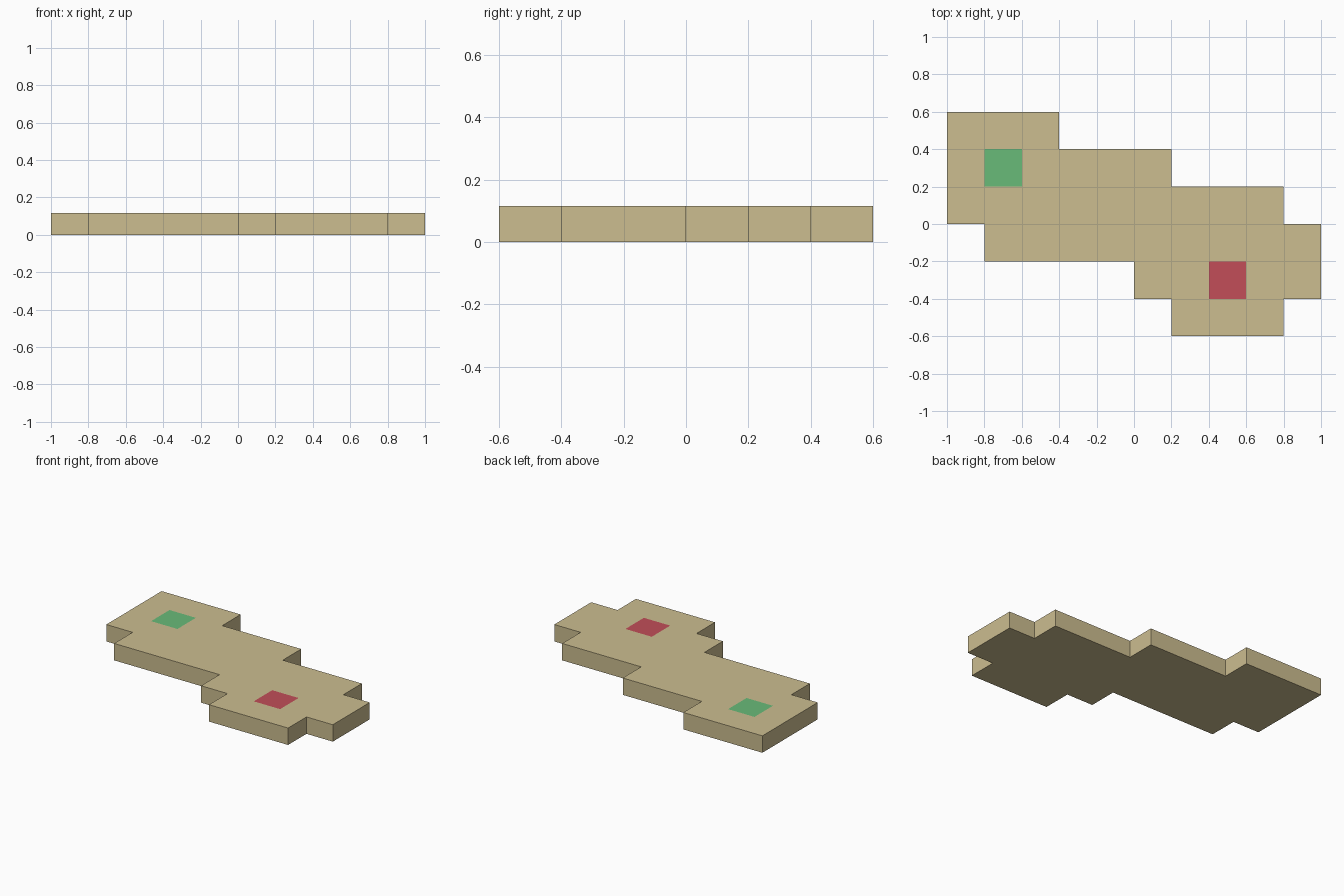
import bpy, bmesh

if "Cube" in bpy.data.objects:
    bpy.data.objects.remove(bpy.data.objects["Cube"])

TILE, TOP = 0.2, 0.116
# first and last+1 tile column of each row, from back to front
ROWS = [(0, 3), (0, 6), (0, 9), (1, 10), (5, 10), (6, 9)]
START, GOAL = (0.3, -0.7), (-0.3, 0.5)     # (y, x) centres of the coloured tiles


def material(name, rgb):
    m = bpy.data.materials.new(name)
    m.diffuse_color = (*rgb, 1)
    m.use_nodes = True
    m.node_tree.nodes["Principled BSDF"].inputs["Base Color"].default_value = m.diffuse_color
    return m


# Tiled sheet, extruded down into one slab
bm = bmesh.new()
for r, (first, last) in enumerate(ROWS):
    for c in range(first, last):
        x, y = -1 + c * TILE, 0.6 - r * TILE
        corners = [(x, y - TILE), (x + TILE, y - TILE), (x + TILE, y), (x, y)]
        bm.faces.new([bm.verts.new((px, py, TOP)) for px, py in corners])
bmesh.ops.remove_doubles(bm, verts=bm.verts, dist=0.001)
ext = bmesh.ops.extrude_face_region(bm, geom=bm.faces[:], use_keep_orig=True)
for v in ext["geom"]:
    if isinstance(v, bmesh.types.BMVert):
        v.co.z = 0
bmesh.ops.recalc_face_normals(bm, faces=bm.faces)

# Colour the two special tiles on the upper side
for f in bm.faces:
    m = f.calc_center_median()
    if m.z > TOP - 0.001:
        for i, (y, x) in enumerate((START, GOAL), 1):
            if abs(m.x - x) < 0.05 and abs(m.y - y) < 0.05:
                f.material_index = i

mesh = bpy.data.meshes.new("tile_board")
bm.to_mesh(mesh)
bm.free()
mesh.materials.append(material("sand", (0.604, 0.509, 0.279)))
mesh.materials.append(material("green", (0.141, 0.497, 0.191)))
mesh.materials.append(material("red", (0.539, 0.076, 0.098)))
bpy.context.collection.objects.link(bpy.data.objects.new("tile_board", mesh))
